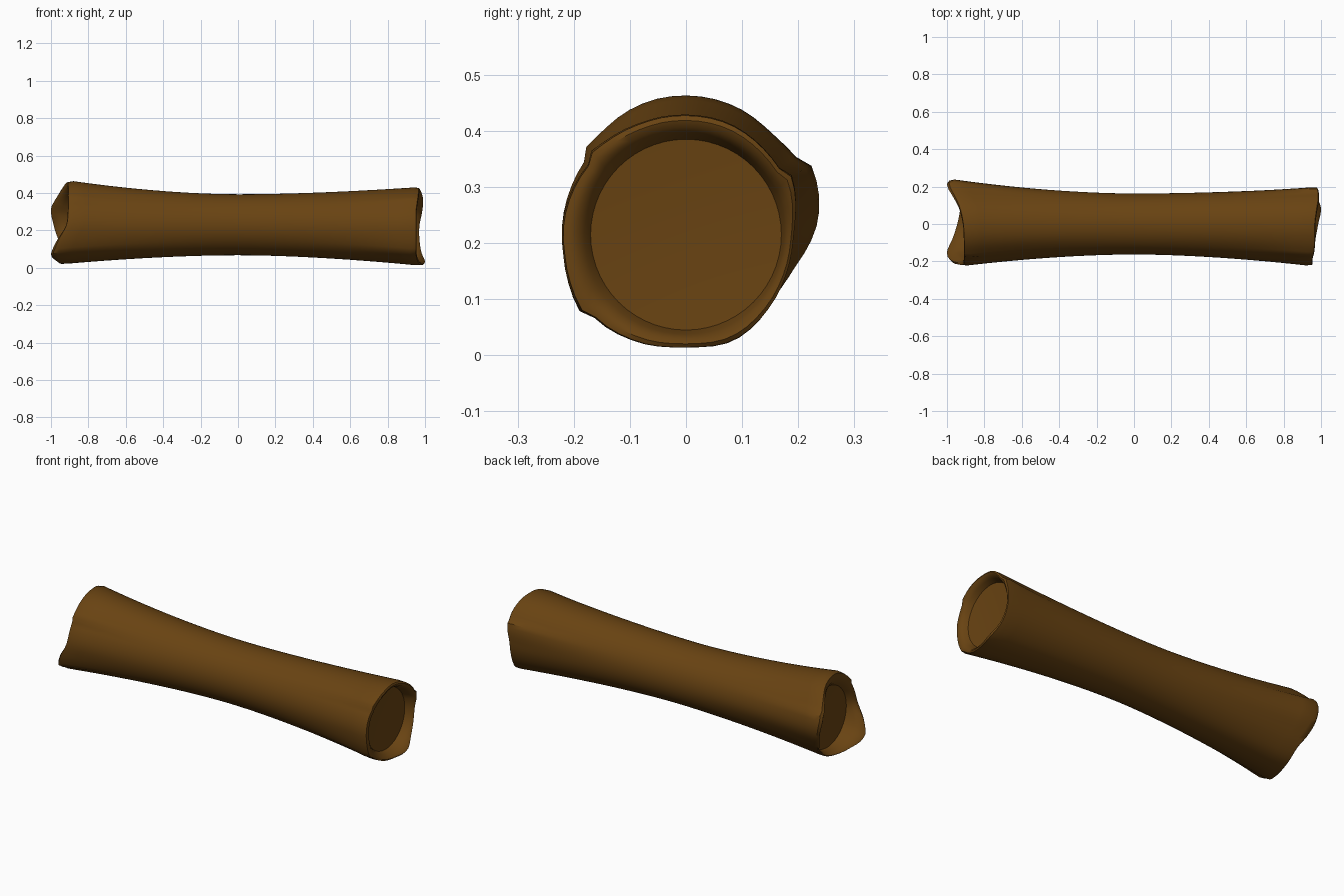
import bpy, math

cube = bpy.data.objects.get("Cube")
if cube:
    bpy.data.objects.remove(cube)

SEGMENTS = 56
STEPS = 14
MID_Z = 0.23
MID_RADIUS = 0.163

bark = bpy.data.materials.new("brown bark")
bark.use_nodes = True
bark.diffuse_color = (0.14, 0.056, 0.006, 1)
bark.node_tree.nodes["Principled BSDF"].inputs["Base Color"].default_value = (0.14, 0.056, 0.006, 1)

# Rim radius and reach around each end, counted from the back (+y) over the top
ENDS = {
    -1: dict(
        radius=[.235, .24, .23, .235, .237, .235, .22, .22, .225, .23, .235, .22, .212, .212, .205, .21],
        reach=[.985, 1.0, .97, .935, .915, .91, .91, .91, .92, .97, 1.0, .97, .945, .93, .93, .96],
        cap=.88),
    1: dict(
        radius=[.195, .2, .2, .203, .203, .205, .205, .215, .225, .23, .235, .228, .22, .225, .212, .2],
        reach=[.97, .985, .99, .98, .97, .97, .965, .955, .955, .955, .955, .97, .985, 1.0, .98, .97],
        cap=.92),
}
LEDGES = [28, 145, 224]


def around(values, angle):
    """Smooth periodic interpolation of values spread evenly round a circle."""
    n = len(values)
    f = angle / math.tau * n
    i = int(f)
    u = f - i
    p, q, r, s = (values[(i + k) % n] for k in (-1, 0, 1, 2))
    return q + u * (r - p + u * (2 * p - 5 * q + 4 * r - s + u * (3 * (q - r) + s - p))) / 2


def ledge(angle):
    """Overlapping bark folds: a sudden step that fades away."""
    total = 0
    for start in LEDGES:
        behind = (start - math.degrees(angle)) % 360
        total += 0.014 * max(0, 1 - behind / 32)
    return total


def make(name, verts, faces):
    mesh = bpy.data.meshes.new(name)
    mesh.from_pydata(verts, [], faces)
    mesh.materials.append(bark)
    ob = bpy.data.objects.new(name, mesh)
    bpy.context.collection.objects.link(ob)
    bpy.ops.object.select_all(action='DESELECT')
    ob.select_set(True)
    bpy.context.view_layer.objects.active = ob
    bpy.ops.object.shade_smooth_by_angle(angle=math.radians(40))
    return ob


def bridge(rings):
    verts = [v for ring in rings for v in ring]
    faces = []
    for k in range(len(rings) - 1):
        for j in range(SEGMENTS):
            a, b = k * SEGMENTS + j, k * SEGMENTS + (j + 1) % SEGMENTS
            faces.append((a, b, b + SEGMENTS, a + SEGMENTS))
    return verts, faces


ANGLES = [math.tau * j / SEGMENTS for j in range(SEGMENTS)]


def body_ring(side, t):
    ring = []
    for a in ANGLES:
        end = ENDS[side]
        rim = around(end["radius"], a)
        r = MID_RADIUS + (rim - MID_RADIUS) * t ** 1.7 + ledge(a) * t ** 4 - 0.004 * t
        x = side * t * (around(end["reach"], a) * t + 0.94 * (1 - t) - 0.035)
        ring.append((x, r * math.cos(a), MID_Z + r * math.sin(a)))
    return ring


def lip_ring(side, inward, back):
    """Rolled rim: blends from the bark edge to the round wood core."""
    ring = []
    end = ENDS[side]
    for a in ANGLES:
        rim = around(end["radius"], a) + ledge(a)
        r = rim + (0.17 - rim) * inward
        reach = around(end["reach"], a)
        x = reach + (end["cap"] - reach) * back
        z = MID_Z - 0.015 * inward
        ring.append((side * x, r * math.cos(a), z + r * math.sin(a)))
    return ring


def end_rings(side):
    rings = [body_ring(side, i / STEPS) for i in range(1, STEPS + 1)]
    lip = [(.12, .08), (.3, 0), (.55, .1), (.8, .45), (1, 1)]
    return rings + [lip_ring(side, *step) for step in lip]


# Bark shell with rolled, ragged ends
rings = end_rings(-1)[::-1] + [body_ring(1, 0)] + end_rings(1)
verts, faces = bridge(rings)
make("bark_shell", verts, [f[::-1] for f in faces])

# Wood core discs recessed in both ends
for side, name in ((-1, "left_end_cap"), (1, "right_end_cap")):
    outer = lip_ring(side, 1, 1)
    inner = [(x - side * 0.006, y * 0.5, 0.215 + (z - 0.215) * 0.5) for x, y, z in outer]
    verts, faces = bridge([outer, inner])
    faces.append(tuple(range(SEGMENTS, 2 * SEGMENTS)))
    if side < 0:
        faces = [f[::-1] for f in faces]
    make(name, verts, faces)
